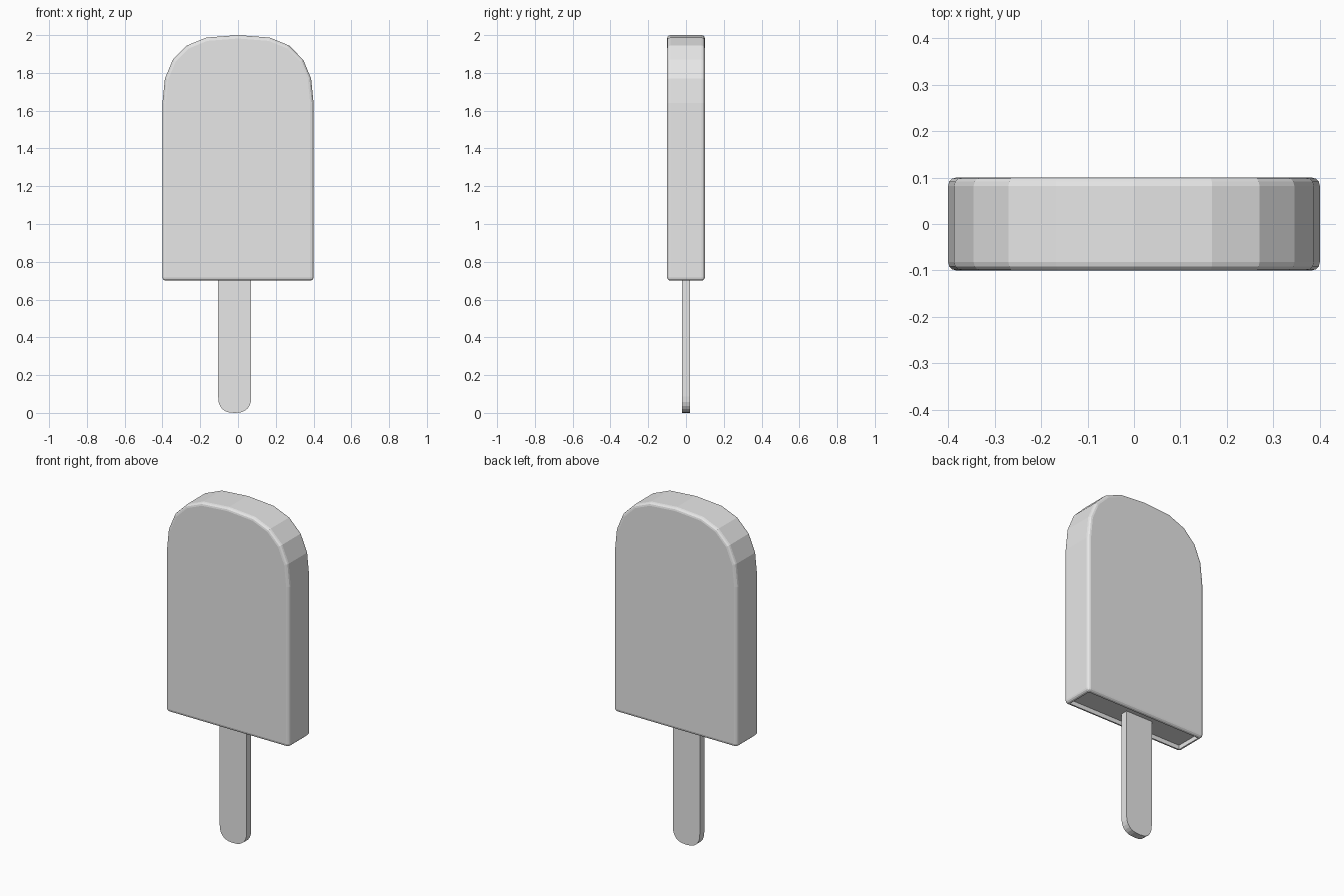
import bpy, bmesh
from math import cos, sin, pi

cube = bpy.data.objects.get("Cube")
if cube:
    bpy.data.objects.remove(cube, do_unlink=True)

grey = bpy.data.materials.new("plain grey")
grey.use_nodes = True
grey.diffuse_color = (0.8, 0.8, 0.8, 1)
grey.node_tree.nodes["Principled BSDF"].inputs["Base Color"].default_value = (0.8, 0.8, 0.8, 1)


def slab(name, outline, y0, y1, recess=0, bevel=0):
    """Extrude an x-z outline from y0 to y1, with an optional hollow underside and rounded rims."""
    bm = bmesh.new()
    face = bm.faces.new([bm.verts.new((x, y0, z)) for x, z in outline])
    out = bmesh.ops.extrude_face_region(bm, geom=[face])
    bmesh.ops.translate(bm, vec=(0, y1 - y0, 0),
                        verts=[g for g in out["geom"] if isinstance(g, bmesh.types.BMVert)])
    bmesh.ops.recalc_face_normals(bm, faces=bm.faces)
    if bevel:
        # front and back rims plus the bottom edges
        low = min(z for x, z in outline)
        rims = [e for e in bm.edges
                if abs(e.verts[0].co.y - e.verts[1].co.y) < 1e-5
                or max(v.co.z for v in e.verts) < low + 1e-4]
        bmesh.ops.bevel(bm, geom=rims, offset=bevel, offset_type='OFFSET',
                        segments=3, profile=0.5, affect='EDGES')
    if recess:
        bm.normal_update()
        under = min(bm.faces, key=lambda f: f.calc_center_median().z - f.calc_area())
        under = max((f for f in bm.faces if f.normal.z < -0.99), key=lambda f: f.calc_area())
        bmesh.ops.inset_individual(bm, faces=[under], thickness=0.004)
        bmesh.ops.inset_individual(bm, faces=[under], thickness=0.001, depth=-recess)
    mesh = bpy.data.meshes.new(name)
    bm.to_mesh(mesh)
    bm.free()
    mesh.materials.append(grey)
    obj = bpy.data.objects.new(name, mesh)
    bpy.context.collection.objects.link(obj)
    return obj


# Ice bar: straight sides under a faceted arch
half = [(0.4, 0.7), (0.4, 1.64), (0.387, 1.77), (0.345, 1.87), (0.27, 1.945), (0.168, 1.987)]
arch = half + [(0, 2.0)] + [(-x, z) for x, z in reversed(half)]
slab("ice_bar", arch, -0.1, 0.1, recess=0.025, bevel=0.018)

# Stick: flat strip with a blunt rounded end
centre, radius, steps = -0.0175, 0.0875, 12
end = []
for i in range(steps + 1):
    a = pi + pi * i / steps
    c, s = cos(a), sin(a)
    end.append((centre + radius * (1 if c > 0 else -1) * abs(c) ** 0.8,
                radius * (1 - abs(s) ** 0.8)))
slab("stick", end + [(centre + radius, 0.85), (centre - radius, 0.85)], -0.02, 0.022)
